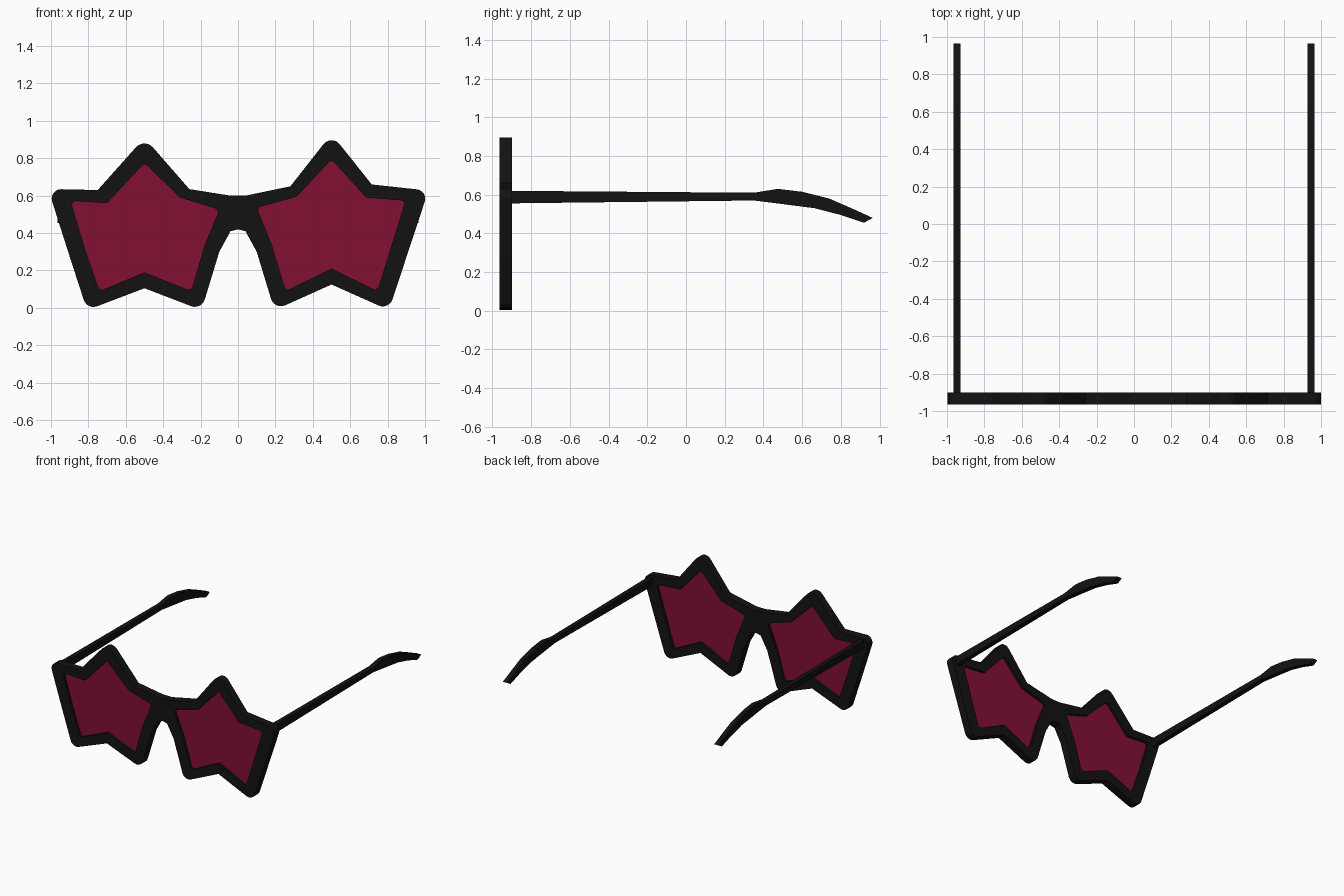
import bpy, math
from mathutils import Vector

if "Cube" in bpy.data.objects:
    bpy.data.objects.remove(bpy.data.objects["Cube"])

Y0, Y1 = -0.965, -0.90          # front and back of the frame


def material(name, rgb):
    m = bpy.data.materials.new(name)
    m.diffuse_color = (*rgb, 1)
    m.use_nodes = True
    m.node_tree.nodes["Principled BSDF"].inputs["Base Color"].default_value = m.diffuse_color
    return m


black = material("black_plastic", (0.006, 0.006, 0.006))
red = material("red_lens", (0.22, 0.005, 0.032))


def rounded(corners, steps=6):
    """Replace each (x, z, radius) corner with a short arc."""
    out = []
    n = len(corners)
    for i, (x, z, r) in enumerate(corners):
        p = Vector((x, z))
        a = (Vector(corners[i - 1][:2]) - p).normalized()
        b = (Vector(corners[(i + 1) % n][:2]) - p).normalized()
        if r == 0:
            out.append(p)
            continue
        half = a.angle(b) / 2
        centre = p + (a + b).normalized() * (r / math.sin(half))
        start = p + a * (r / math.tan(half)) - centre
        end = p + b * (r / math.tan(half)) - centre
        sweep = start.angle_signed(end)
        for k in range(steps + 1):
            t = -sweep * k / steps
            c, s = math.cos(t), math.sin(t)
            out.append(centre + Vector((start.x * c - start.y * s,
                                        start.x * s + start.y * c)))
    return out


def plate(name, loops, depth, mat, location, rotation):
    """Filled flat outline (with holes) extruded to a solid plate."""
    cu = bpy.data.curves.new(name, 'CURVE')
    cu.dimensions, cu.fill_mode, cu.extrude = '2D', 'BOTH', depth / 2
    for loop in loops:
        sp = cu.splines.new('POLY')
        sp.points.add(len(loop) - 1)
        for q, v in zip(sp.points, loop):
            q.co = (v[0], v[1], 0, 1)
        sp.use_cyclic_u = True
    ob = bpy.data.objects.new(name, cu)
    bpy.context.collection.objects.link(ob)
    ob.location, ob.rotation_euler = location, rotation
    bpy.ops.object.select_all(action='DESELECT')
    ob.select_set(True)
    bpy.context.view_layer.objects.active = ob
    bpy.ops.object.convert(target='MESH')
    ob = bpy.context.object
    ob.data.materials.clear()
    ob.data.materials.append(mat)
    bpy.ops.object.shade_smooth_by_angle(angle=math.radians(30))
    return ob


# Outline of both stars joined by the bridge, clockwise from the bridge top
frame_outline = rounded([
    (0.04, 0.60, 0), (0.28, 0.65, 0), (0.50, 0.93, 0.055), (0.715, 0.66, 0),
    (1.018, 0.627, 0.05), (0.807, -0.012, 0.055), (0.50, 0.125, 0),
    (0.195, -0.012, 0.055), (0.10, 0.30, 0), (0.04, 0.41, 0), (0, 0.42, 0),
    (-0.04, 0.41, 0), (-0.10, 0.30, 0), (-0.195, -0.012, 0.055),
    (-0.50, 0.105, 0), (-0.807, -0.012, 0.055), (-0.905, 0.29, 0),
    (-1.015, 0.636, 0.05), (-0.75, 0.63, 0), (-0.50, 0.91, 0.06),
    (-0.26, 0.635, 0), (-0.04, 0.60, 0)])

# Star openings, slightly different on each side
right_star = rounded([
    (0.50, 0.795, 0.02), (0.685, 0.59, 0), (0.895, 0.573, 0.02),
    (0.745, 0.09, 0.02), (0.50, 0.21, 0), (0.255, 0.09, 0.02),
    (0.18, 0.34, 0), (0.10, 0.535, 0.02), (0.315, 0.595, 0)], 3)
left_star = rounded([
    (-0.50, 0.775, 0.02), (-0.31, 0.59, 0), (-0.10, 0.525, 0.02),
    (-0.18, 0.33, 0), (-0.25, 0.09, 0.02), (-0.50, 0.19, 0),
    (-0.74, 0.09, 0.02), (-0.82, 0.32, 0), (-0.895, 0.573, 0.02),
    (-0.70, 0.56, 0)], 3)

upright = (math.pi / 2, 0, 0)
mid = (0, (Y0 + Y1) / 2, 0)
plate("frame", [frame_outline, right_star, left_star], Y1 - Y0, black, mid, upright)
plate("lens_right", [right_star], 0.025, red, mid, upright)
plate("lens_left", [left_star], 0.025, red, mid, upright)

# Side arms with a drooping ear tip, drawn in the y-z plane
arm_profile = [
    (-0.92, 0.62), (0.35, 0.61), (0.475, 0.63), (0.60, 0.615), (0.74, 0.58),
    (0.855, 0.53), (0.965, 0.48), (0.92, 0.455), (0.80, 0.495),
    (0.665, 0.53), (0.51, 0.55), (0.35, 0.57), (-0.92, 0.555)]
for side, sx in (("right", 1), ("left", -1)):
    plate("arm_" + side, [arm_profile], 0.038, black,
          (sx * 0.947, 0, 0), (math.pi / 2, 0, math.pi / 2))
